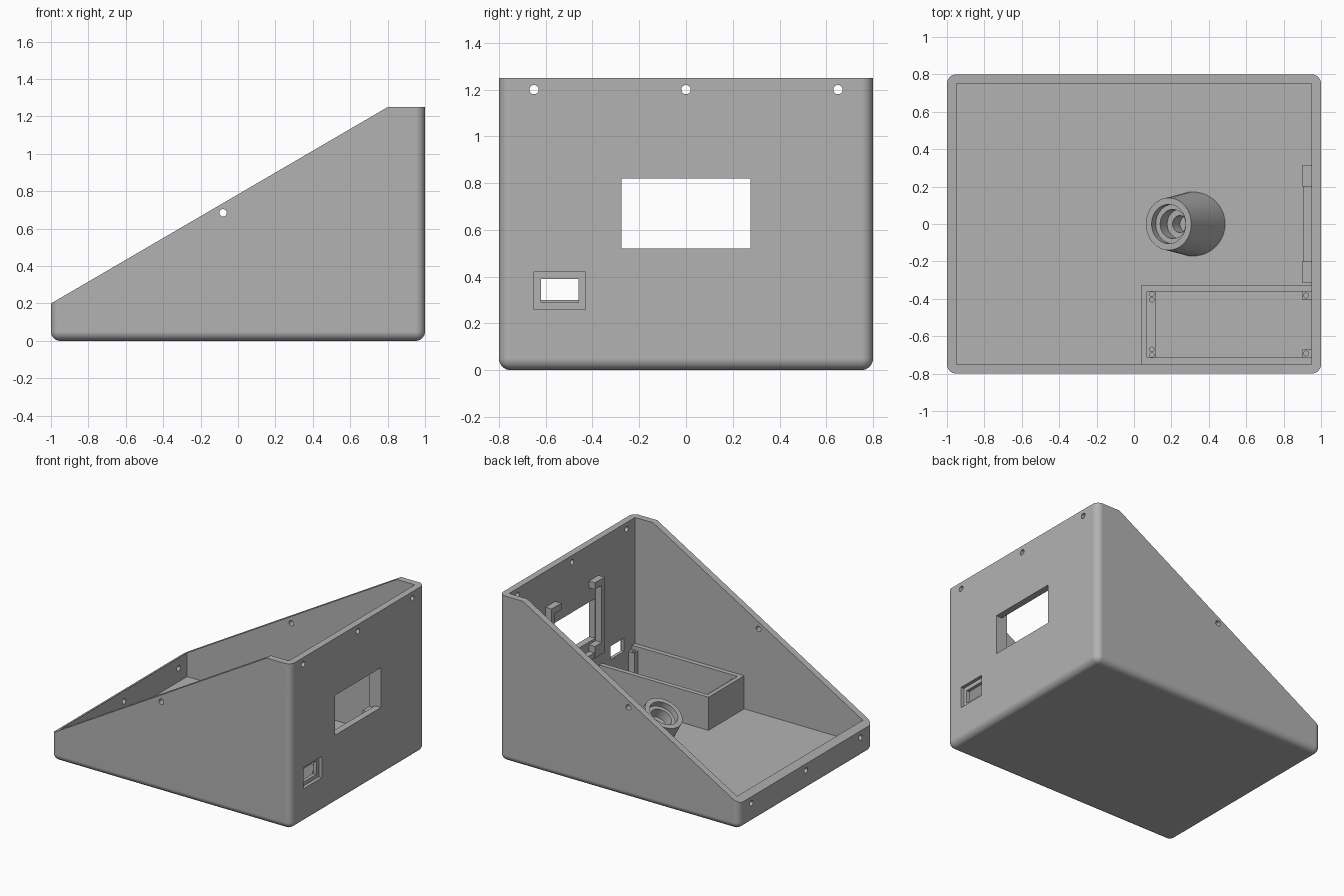
import bpy, bmesh, math
from mathutils import Vector, Matrix

cube = bpy.data.objects.get("Cube")
if cube:
    bpy.data.objects.remove(cube, do_unlink=True)

grey = bpy.data.materials.new("matte grey plastic")
grey.use_nodes = True
grey.diffuse_color = (0.45, 0.45, 0.45, 1)
grey.node_tree.nodes["Principled BSDF"].inputs["Base Color"].default_value = (0.45, 0.45, 0.45, 1)


def finish(name, bm):
    bmesh.ops.recalc_face_normals(bm, faces=bm.faces)
    mesh = bpy.data.meshes.new(name)
    bm.to_mesh(mesh)
    bm.free()
    mesh.materials.append(grey)
    ob = bpy.data.objects.new(name, mesh)
    bpy.context.collection.objects.link(ob)
    return ob


def box_bm(x, y, z):
    bm = bmesh.new()
    bmesh.ops.create_cube(bm, size=1)
    for v in bm.verts:
        v.co = [(a + b) / 2 + c * (b - a) for c, (a, b) in zip(v.co, (x, y, z))]
    return bm


def box(name, x, y, z):
    return finish(name, box_bm(x, y, z))


def rod(name, centre, radius, length, axis):
    bm = bmesh.new()
    turn = Vector((0, 0, 1)).rotation_difference(Vector(axis)).to_matrix().to_4x4()
    bmesh.ops.create_cone(bm, cap_ends=True, segments=24, radius1=radius, radius2=radius,
                          depth=length, matrix=Matrix.Translation(centre) @ turn)
    return finish(name, bm)


def activate(ob):
    bpy.ops.object.select_all(action='DESELECT')
    ob.select_set(True)
    bpy.context.view_layer.objects.active = ob


def cut(ob, cutter):
    cutter.hide_render = True
    mod = ob.modifiers.new("cut", 'BOOLEAN')
    mod.operation = 'DIFFERENCE'
    mod.solver = 'EXACT'
    mod.object = cutter
    activate(ob)
    bpy.ops.object.modifier_apply(modifier=mod.name)
    bpy.data.objects.remove(cutter, do_unlink=True)


def smooth(ob):
    activate(ob)
    bpy.ops.object.shade_smooth_by_angle(angle=math.radians(30))


# Outer shell: rounded block trimmed by a flat top and a slope
bm = box_bm((-1, 1), (-0.8, 0.8), (0, 1.6))
rounded = [e for e in bm.edges if min(v.co.z for v in e.verts) < 0.1]
bmesh.ops.bevel(bm, geom=rounded, offset=0.05, segments=8, profile=0.5, affect='EDGES')
for point, normal in (((0, 0, 1.25), (0, 0, 1)), ((-1, 0, 0.2), (-1.05, 0, 1.8))):
    bmesh.ops.bisect_plane(bm, geom=bm.verts[:] + bm.edges[:] + bm.faces[:], plane_co=point,
                           plane_no=Vector(normal).normalized(), clear_outer=True)
    bmesh.ops.holes_fill(bm, edges=[e for e in bm.edges if e.is_boundary], sides=0)
shell = finish("enclosure_shell", bm)
cut(shell, box("cavity", (-0.95, 0.95), (-0.75, 0.75), (0.05, 2)))

# Openings in the tall wall
cut(shell, box("display_window", (0.9, 1.1), (-0.275, 0.275), (0.52, 0.82)))
cut(shell, box("socket_recess", (0.975, 1.1), (-0.65, -0.43), (0.26, 0.42)))
cut(shell, box("socket_opening", (0.9, 1.1), (-0.62, -0.46), (0.29, 0.39)))

# Lid screw holes
for y in (-0.65, 0, 0.65):
    cut(shell, rod("screw_hole", (1, y, 1.2), 0.02, 0.3, (1, 0, 0)))
    cut(shell, rod("screw_hole", (-1, y, 0.15), 0.02, 0.3, (1, 0, 0)))
for y in (-0.8, 0.8):
    cut(shell, rod("screw_hole", (-0.08, y, 0.685), 0.02, 0.3, (0, 1, 0)))
smooth(shell)
weighted = shell.modifiers.new("flat_normals", 'WEIGHTED_NORMAL')
weighted.keep_sharp = True

# Display brackets on both sides of the window
for side, s in (("left", 1), ("right", -1)):
    def span(a, b):
        return tuple(sorted((s * a, s * b)))
    box(side + "_bracket_strip", (0.9, 0.96), span(0.28, 0.315), (0.41, 0.98))
    box(side + "_bracket_top_clip", (0.9, 0.96), span(0.2, 0.3), (0.93, 0.98))
    box(side + "_bracket_bottom_clip", (0.9, 0.96), span(0.2, 0.3), (0.41, 0.5))
box("bracket_ledge", (0.905, 0.96), (-0.21, 0.21), (0.41, 0.45))

# Circuit board tray
box("tray_inner_wall", (0.04, 0.96), (-0.36, -0.325), (0.04, 0.3))
box("tray_outer_wall", (0.04, 0.96), (-0.76, -0.715), (0.04, 0.3))
box("tray_end_wall", (0.04, 0.07), (-0.74, -0.34), (0.04, 0.3))
ledge = box("tray_ledge", (0.06, 0.115), (-0.73, -0.35), (0.04, 0.27))
for y in (-0.7, -0.67, -0.405, -0.375):
    cut(ledge, rod("pilot_hole", (0.095, y, 0.27), 0.012, 0.12, (0, 0, 1)))
smooth(ledge)
for name, a, b in (("inner", -0.405, -0.35), ("outer", -0.725, -0.67)):
    post = box(name + "_tray_post", (0.9, 0.96), (a, b), (0.04, 0.27))
    y = -0.382 if name == "inner" else -0.692
    cut(post, rod("pilot_hole", (0.92, y, 0.27), 0.013, 0.12, (0, 0, 1)))
    smooth(post)

# Tilted socket: round foot on the floor lofted to a rim square to the slope
rim = Vector((0.185, 0, 0.265))
across, down = Vector((0.866, 0, 0.5)), Vector((0.5, 0, -0.866))
side_dir = Vector((0, 1, 0))
rings = [(Vector((0.318, 0, 0.045)), Vector((1, 0, 0)), 0.172)]
for radius, depth in ((0.14, 0), (0.105, 0), (0.105, 0.045), (0.078, 0.045),
                      (0.078, 0.12), (0.045, 0.12), (0.045, 0.2)):
    rings.append((rim + down * depth, across, radius))
bm = bmesh.new()
count = 48
loops = []
for centre, u, radius in rings:
    angles = [2 * math.pi * i / count for i in range(count)]
    loops.append([bm.verts.new(centre + radius * (u * math.cos(t) + side_dir * math.sin(t)))
                  for t in angles])
for lower, upper in zip(loops, loops[1:]):
    for i in range(count):
        j = (i + 1) % count
        bm.faces.new((lower[i], lower[j], upper[j], upper[i]))
bm.faces.new(loops[0])
bm.faces.new(loops[-1])
smooth(finish("tilted_socket", bm))
